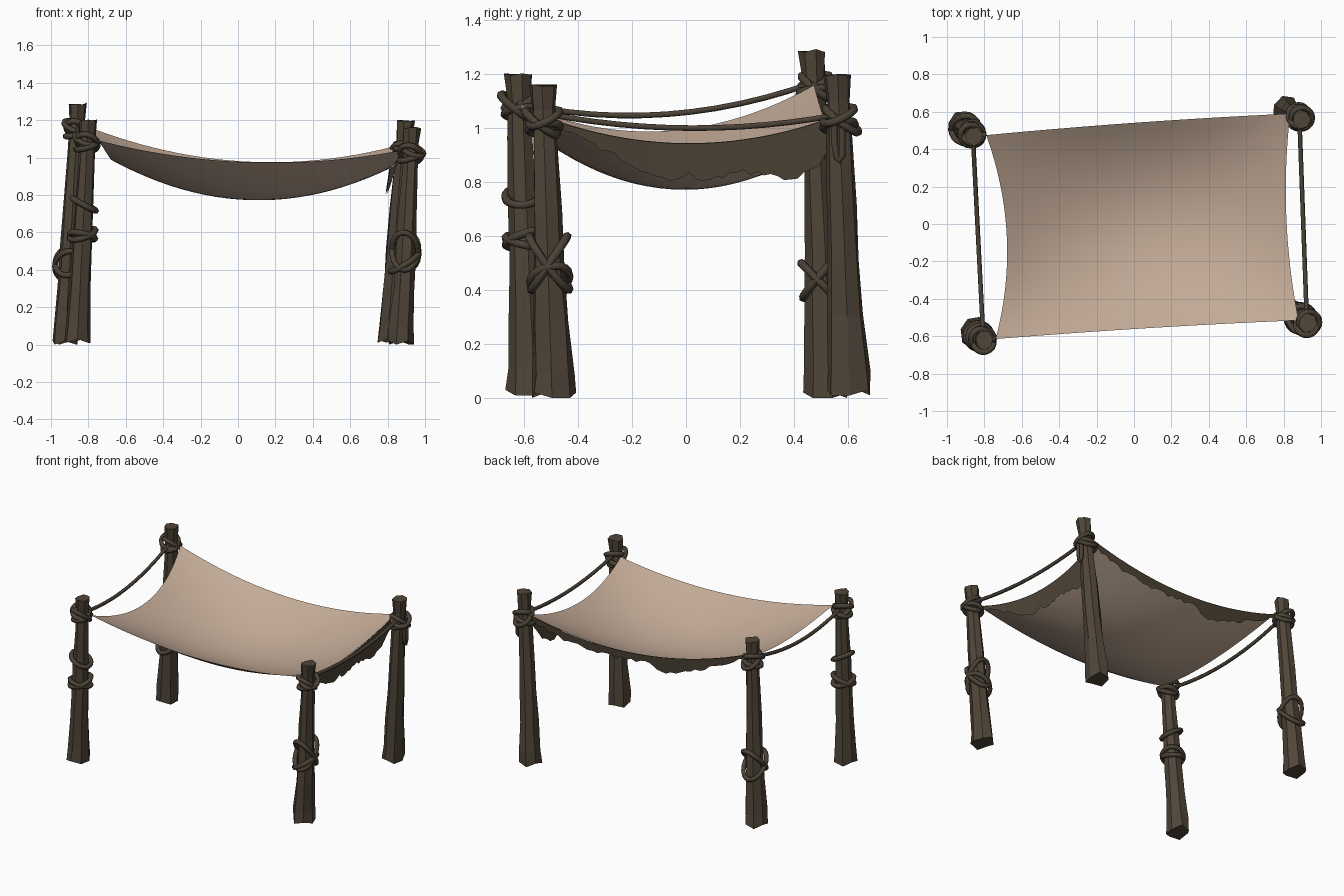
import bpy, bmesh, math, random
from mathutils import Vector

random.seed(4)
if "Cube" in bpy.data.objects:
    bpy.data.objects.remove(bpy.data.objects["Cube"])


def material(name, rgb):
    m = bpy.data.materials.new(name)
    m.use_nodes = True
    m.diffuse_color = (*rgb, 1)
    m.node_tree.nodes["Principled BSDF"].inputs["Base Color"].default_value = (*rgb, 1)
    m.node_tree.nodes["Principled BSDF"].inputs["Roughness"].default_value = 0.9
    return m


WOOD = material("dark wood", (0.080, 0.060, 0.040))
ROPE = material("rope brown", (0.070, 0.054, 0.037))
CLOTH = material("tan canvas", (0.54, 0.40, 0.305))
RAG = material("weathered hem", (0.078, 0.060, 0.038))


def grid_mesh(name, rows, mat, closed=False, smooth=False):
    """Skin a list of point rows; closed rows become a capped tube."""
    bm = bmesh.new()
    vs = [[bm.verts.new(p) for p in row] for row in rows]
    n = len(rows[0])
    for a, b in zip(vs, vs[1:]):
        for i in range(n if closed else n - 1):
            j = (i + 1) % n
            bm.faces.new((a[i], a[j], b[j], b[i]))
    if closed:
        bm.faces.new(vs[0][::-1])
        bm.faces.new(vs[-1])
    for f in bm.faces:
        f.smooth = smooth
    me = bpy.data.meshes.new(name)
    bm.to_mesh(me)
    bm.free()
    me.materials.append(mat)
    ob = bpy.data.objects.new(name, me)
    bpy.context.collection.objects.link(ob)
    return ob


def rope(name, pts, thick, cyclic=False):
    cu = bpy.data.curves.new(name, "CURVE")
    cu.dimensions = "3D"
    cu.bevel_depth = thick
    cu.bevel_resolution = 1
    cu.use_fill_caps = True
    sp = cu.splines.new("POLY")
    sp.points.add(len(pts) - 1)
    for p, co in zip(sp.points, pts):
        p.co = (*co, 1)
    sp.use_cyclic_u = cyclic
    sp.use_smooth = True
    cu.materials.append(ROPE)
    ob = bpy.data.objects.new(name, cu)
    bpy.context.collection.objects.link(ob)
    return ob


# Posts: base centre, top centre
POSTS = {
    "back_right": (Vector((-0.925, 0.525, 0)), Vector((-0.855, 0.47, 1.29))),
    "back_left": (Vector((0.81, 0.605, 0.01)), Vector((0.895, 0.56, 1.20))),
    "front_right": (Vector((-0.86, -0.58, 0.01)), Vector((-0.80, -0.62, 1.20))),
    "front_left": (Vector((0.868, -0.49, 0)), Vector((0.93, -0.53, 1.16))),
}
# Share of height, radius
PROFILE = [(0, 0.084), (0.08, 0.079), (0.25, 0.067), (0.42, 0.058), (0.6, 0.053),
           (0.8, 0.047), (0.92, 0.043), (1, 0.051)]


def axis(post, z):
    a, b = POSTS[post]
    return a.lerp(b, (z - a.z) / (b.z - a.z))


def post_radius(post, z):
    a, b = POSTS[post]
    t = (z - a.z) / (b.z - a.z)
    for (t0, r0), (t1, r1) in zip(PROFILE, PROFILE[1:]):
        if t <= t1:
            return r0 + (r1 - r0) * (t - t0) / (t1 - t0)
    return PROFILE[-1][1]


for post, (a, b) in POSTS.items():
    turn = random.uniform(0, 1)
    rows = []
    for t, r in PROFILE:
        c = a.lerp(b, t)
        row = []
        for k in range(7):
            ang = turn + k * math.tau / 7
            q = r * random.uniform(0.93, 1.09)
            lift = 0.02 * (k % 2) if t == 0 else random.uniform(-0.008, 0.004)
            squeeze = 0.86 if t < 0.3 else 0.95
            row.append(c + Vector((q * squeeze * math.cos(ang), q * math.sin(ang), lift)))
        rows.append(row)
    grid_mesh(post + "_post", rows, WOOD, closed=True)


# Rope loops tied round the posts: height, tilt, direction of tilt, sideways shift
def loop(post, z, tilt, phase, shift=(0, 0), thick=0.016):
    r = post_radius(post, z) + 0.013
    pts = []
    for k in range(20):
        ang = k * math.tau / 20
        dz = tilt * math.cos(ang - phase)
        c = axis(post, z + dz)
        pts.append(c + Vector((r * math.cos(ang) + shift[0], r * math.sin(ang) + shift[1], 0)))
    rope(post + "_rope_loop", pts, thick, True)


TIE = {"back_right": 1.15, "back_left": 1.03, "front_right": 1.08, "front_left": 1.02}
for post, z in TIE.items():
    sx = math.copysign(0.012, POSTS[post][0].x)
    sy = math.copysign(0.012, POSTS[post][0].y)
    loop(post, z - 0.02, 0.018, 0.4)
    loop(post, z + 0.018, 0.03, 2.2, (sx, 0))
    loop(post, z, 0.045, 4.4, (0, sy))

LOWER = [("front_left", 0.50, 0.10, 1.6), ("front_left", 0.50, 0.10, 4.5),
         ("front_left", 0.44, 0.05, 0.3),
         ("front_right", 0.75, 0.035, 3.0), ("front_right", 0.59, 0.03, 0.8),
         ("front_right", 0.58, 0.02, 4.0),
         ("back_right", 0.45, 0.08, 1.4), ("back_right", 0.42, 0.08, 4.7)]
for post, z, tilt, phase in LOWER:
    loop(post, z, tilt, phase)

# Loose rope end hanging at one post
c = axis("back_left", 0.95)
rope("hanging_rope_end", [c + Vector((0.055, 0.01 * s, h)) for s, h in
     ((-2, 0.09), (-2, 0), (-1, -0.06), (0, -0.07), (1, -0.05), (1, 0.07))], 0.014)


# Canvas: four sagging edges blended into one hanging sheet
C = Vector((-0.74, -0.615, 1.09))
D = Vector((0.88, -0.515, 1.04))
A = Vector((-0.79, 0.475, 1.16))
B = Vector((0.835, 0.59, 1.06))


def edge(p, q, sag):
    return lambda t: p.lerp(q, t) + Vector(sag) * 4 * t * (1 - t)


front = edge(C, D, (0, 0.008, -0.09))
back = edge(A, B, (0, 0.01, -0.13))
right = edge(C, A, (0.085, 0, -0.135))
left = edge(D, B, (-0.043, 0, -0.105))


def canvas(u, v):
    p = front(u) * (1 - v) + back(u) * v + right(v) * (1 - u) + left(v) * u
    p -= C * (1 - u) * (1 - v) + D * u * (1 - v) + A * (1 - u) * v + B * u * v
    p.z -= 0.085 * 16 * u * (1 - u) * v * (1 - v)
    return p


N = 24
grid_mesh("canvas_sheet", [[canvas(i / N, j / N) for i in range(N + 1)] for j in range(N + 1)],
          CLOTH, smooth=True)


# Torn hems hanging under two edges: share of length, drop
def hem(name, path, drops, inward):
    top, low = [], []
    n = 44
    for i in range(n + 1):
        t = i / n
        p = path(t) - Vector((0, 0, 0.002))
        for (t0, d0), (t1, d1) in zip(drops, drops[1:]):
            if t0 <= t <= t1:
                d = d0 + (d1 - d0) * (t - t0) / (t1 - t0)
        d = max(0.004, d + random.uniform(-0.012, 0.012))
        top.append(p)
        low.append(p + Vector(inward) * d - Vector((0, 0, d)))
    grid_mesh(name, [top, low], RAG)


hem("left_torn_hem", left, [(0, 0.01), (0.1, 0.02), (0.2, 0.06), (0.38, 0.14), (0.47, 0.115),
    (0.56, 0.14), (0.62, 0.11), (0.7, 0.135), (0.83, 0.18), (0.92, 0.16), (1, 0.03)], (-0.15, 0, 0))
hem("back_torn_hem", back, [(0, 0.02), (0.12, 0.06), (0.3, 0.10), (0.38, 0.12), (0.45, 0.05),
    (0.65, 0.06), (0.85, 0.06), (1, 0.03)], (0, -0.12, 0))


# Slack ropes between the posts on each side
def slack(name, p, q, za, zb, dip):
    a, b = axis(p, za), axis(q, zb)
    rope(name, [a.lerp(b, k / 12) - Vector((0, 0, dip * 4 * k / 12 * (1 - k / 12)))
                for k in range(13)], 0.012)


slack("right_slack_rope", "front_right", "back_right", 1.09, 1.17, 0.078)
slack("left_slack_rope", "front_left", "back_left", 1.055, 1.05, 0.052)

# Short ties from canvas corners to posts
for post, corner in (("front_right", C), ("front_left", D), ("back_right", A), ("back_left", B)):
    rope(post + "_corner_tie", [corner.copy(), axis(post, corner.z)], 0.014)
